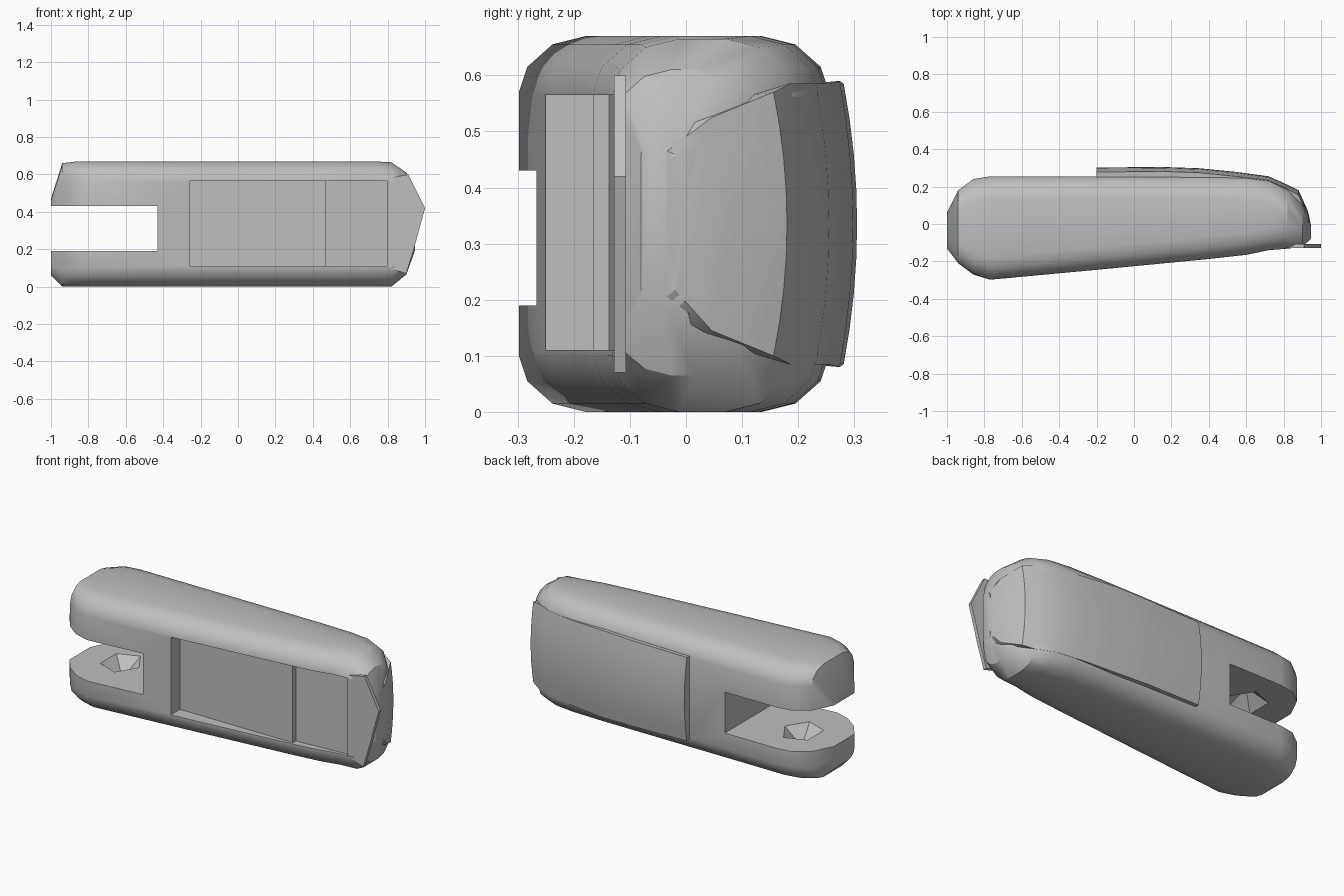
import bpy, bmesh, math

if "Cube" in bpy.data.objects:
    bpy.data.objects.remove(bpy.data.objects["Cube"], do_unlink=True)

grey = bpy.data.materials.new("plain_grey")
grey.use_nodes = True
GREY = (0.52, 0.52, 0.52, 1)
grey.diffuse_color = GREY
grey.node_tree.nodes["Principled BSDF"].inputs["Base Color"].default_value = GREY


def skin(name, rings):
    """Closed skin over a list of matching rings of points."""
    bm = bmesh.new()
    loops = [[bm.verts.new(p) for p in ring] for ring in rings]
    for a, b in zip(loops, loops[1:]):
        for i in range(len(a)):
            j = (i + 1) % len(a)
            bm.faces.new((a[i], a[j], b[j], b[i]))
    bm.faces.new(loops[0])
    bm.faces.new(loops[-1])
    bmesh.ops.recalc_face_normals(bm, faces=bm.faces)
    mesh = bpy.data.meshes.new(name)
    bm.to_mesh(mesh)
    bm.free()
    mesh.materials.append(grey)
    obj = bpy.data.objects.new(name, mesh)
    bpy.context.collection.objects.link(obj)
    return obj


def activate(obj):
    bpy.ops.object.select_all(action="DESELECT")
    obj.select_set(True)
    bpy.context.view_layer.objects.active = obj


def cut(obj, cutter):
    activate(obj)
    mod = obj.modifiers.new("cut", "BOOLEAN")
    mod.operation = "DIFFERENCE"
    mod.solver = "EXACT"
    mod.object = cutter
    bpy.ops.object.modifier_apply(modifier=mod.name)
    bpy.data.objects.remove(cutter, do_unlink=True)


def body_ring(x, front, back, low, high, size):
    """Rounded rectangle across the length; size scales the corners."""
    c = [(0, 0.10), (0.015, 0.055), (0.06, 0.015), (0.12, 0)]
    c = [(a * size, b * size) for a, b in c]
    ring = [(front + a, low + b) for a, b in c]
    ring += [(back - a, low + b) for a, b in reversed(c)]
    ring += [(back - a, high - b) for a, b in c]
    ring += [(front + a, high - b) for a, b in reversed(c)]
    return [(x, y, z) for y, z in ring]


# Tapered main body: x, front, back, low, high, corner size
stations = [
    (-1.0, -0.13, 0.06, 0.06, 0.47, 0.5),
    (-0.94, -0.21, 0.18, 0.0, 0.66, 0.9),
    (-0.86, -0.27, 0.24, 0.0, 0.67, 1),
    (-0.77, -0.298, 0.255, 0.0, 0.67, 1),
    (-0.2, -0.245, 0.255, 0.0, 0.67, 1),
    (0.4, -0.187, 0.255, 0.0, 0.67, 1),
    (0.6, -0.165, 0.25, 0.0, 0.67, 1),
    (0.72, -0.14, 0.235, 0.0, 0.67, 1),
    (0.82, -0.132, 0.19, 0.0, 0.665, 1),
    (0.9, -0.122, 0.11, 0.065, 0.61, 0.8),
    (0.945, -0.08, 0.0, 0.19, 0.49, 0.3),
]
body = skin("main_body", [body_ring(*s) for s in stations])

# Slot between the two fork prongs
slot = [(-1.2, -0.5), (-0.43, -0.5), (-0.43, 0.5), (-1.2, 0.5)]
cut(body, skin("slot_cutter", [[(x, y, z) for x, y in slot] for z in (0.19, 0.43)]))

# Stepped recess in the front
recess = [(-0.26, -0.5), (-0.26, -0.165), (0.47, -0.165), (0.47, -0.137),
          (0.88, -0.11), (0.88, -0.5)]
cut(body, skin("recess_cutter", [[(x, y, z) for x, y in recess] for z in (0.11, 0.565)]))

# Faceted pivot dimples facing each other inside the fork
for base, way in ((0.19, -1), (0.43, 1)):
    rings = []
    for r, depth in ((0.12, -0.01), (0.11, 0), (0.015, 0.08)):
        rings.append([(-0.75 + r * math.cos(k * math.tau / 5),
                       1.15 * r * math.sin(k * math.tau / 5),
                       base + way * depth) for k in range(5)])
    cut(body, skin("dimple_cutter", rings))


# Bulging pad on the back: x, crown of the bulge
def pad_ring(x, crown, half):
    arc = [(k / 4, 0.024 * (k / 4) ** 2) for k in range(-4, 5)]
    ring = [(x, crown - sag, 0.335 + t * half) for t, sag in arc]
    return ring + [(x, -0.02, 0.335 + half * 0.9), (x, -0.02, 0.335 - half * 0.9)]


pad = skin("back_pad", [pad_ring(*s) for s in (
    (-0.2, 0.302, 0.245), (0.15, 0.305, 0.25), (0.35, 0.298, 0.255),
    (0.55, 0.278, 0.25), (0.72, 0.255, 0.25), (0.82, 0.21, 0.25),
    (0.88, 0.18, 0.235), (0.93, 0.07, 0.19), (0.947, -0.01, 0.13))])

# Thin pointed lip at the far end of the front
outline = [(0.8, 0.1), (0.9, 0.07), (0.94, 0.2), (1.0, 0.42), (0.91, 0.6), (0.8, 0.58)]
lip = skin("end_lip", [[(x, y, z) for x, z in outline] for y in (-0.128, -0.107)])

for obj in (body, pad, lip):
    activate(obj)
    bpy.ops.object.shade_smooth_by_angle(angle=math.radians(30))
